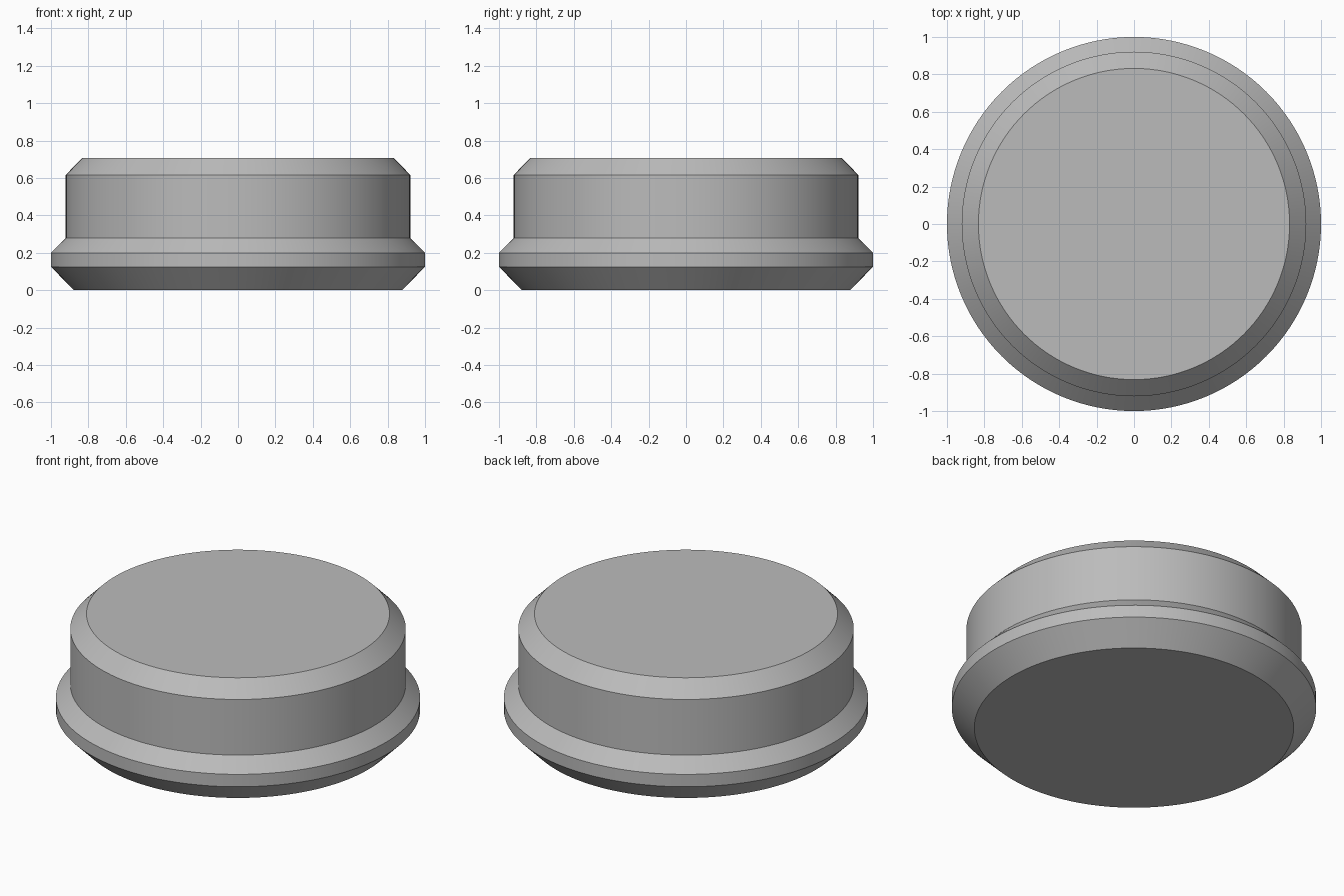
import bpy, bmesh, math

cube = bpy.data.objects.get("Cube")
if cube:
    bpy.data.objects.remove(cube, do_unlink=True)

grey = bpy.data.materials.new("plain grey")
grey.use_nodes = True
colour = (0.5, 0.5, 0.5, 1)
grey.diffuse_color = colour
grey.node_tree.nodes["Principled BSDF"].inputs["Base Color"].default_value = colour

SIDES = 128


def turned_part(name, profile):
    """Solid of revolution from (radius, height) points, closed by flat caps."""
    bm = bmesh.new()
    rings = []
    for r, z in profile:
        rings.append([bm.verts.new((r * math.cos(a), r * math.sin(a), z))
                      for a in (math.tau * i / SIDES for i in range(SIDES))])
    for low, high in zip(rings, rings[1:]):
        for i in range(SIDES):
            j = (i + 1) % SIDES
            bm.faces.new((low[i], low[j], high[j], high[i]))
    bm.faces.new(rings[0][::-1])
    bm.faces.new(rings[-1])
    mesh = bpy.data.meshes.new(name)
    bm.to_mesh(mesh)
    bm.free()
    mesh.materials.append(grey)
    obj = bpy.data.objects.new(name, mesh)
    bpy.context.collection.objects.link(obj)
    bpy.ops.object.select_all(action='DESELECT')
    obj.select_set(True)
    bpy.context.view_layer.objects.active = obj
    bpy.ops.object.shade_smooth_by_angle(angle=math.radians(30))
    return obj


# Chamfered foot, wide rim, sloped shoulder, straight wall, chamfered top
turned_part("round_cap", [(0.877, 0), (1, 0.125), (1, 0.2),
                          (0.921, 0.28), (0.921, 0.617), (0.832, 0.707)])
